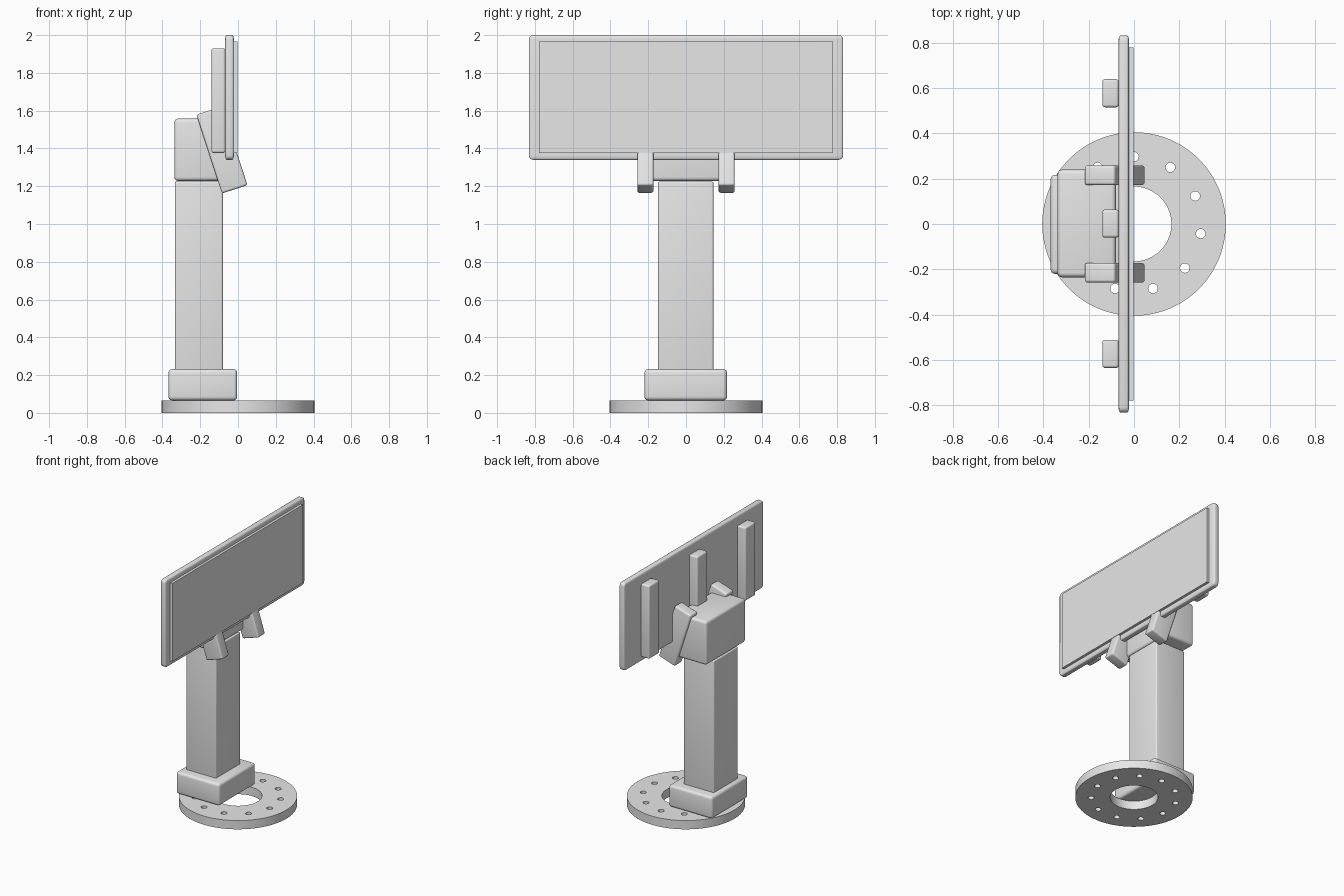
import bpy
import bmesh
from math import cos, sin, pi, radians
from mathutils import Vector

cube = bpy.data.objects.get("Cube")
if cube:
    bpy.data.objects.remove(cube, do_unlink=True)

# Single grey finish
grey = bpy.data.materials.new("light_grey")
grey.use_nodes = True
color = (0.8, 0.8, 0.8, 1)
grey.diffuse_color = color
grey.node_tree.nodes["Principled BSDF"].inputs["Base Color"].default_value = color


def finish(obj):
    """Give an object its material and smooth shading with sharp edges kept."""
    obj.data.materials.clear()
    obj.data.materials.append(grey)
    bpy.ops.object.select_all(action='DESELECT')
    obj.select_set(True)
    bpy.context.view_layer.objects.active = obj
    bpy.ops.object.shade_smooth_by_angle(angle=radians(35))


def box(name, x, y, z, bevel=0.0, tilt=0.0, squash=1.0):
    """Rounded box from (min, max) ranges; squash flattens its rounding along x."""
    low, high = Vector((x[0], y[0], z[0])), Vector((x[1], y[1], z[1]))
    size = high - low
    bm = bmesh.new()
    bmesh.ops.create_cube(bm, size=1)
    bmesh.ops.scale(bm, verts=bm.verts, vec=(size.x / squash, size.y, size.z))
    if bevel:
        bmesh.ops.bevel(bm, geom=bm.edges[:], offset=bevel, segments=4,
                        profile=0.5, affect='EDGES')
    bmesh.ops.scale(bm, verts=bm.verts, vec=(squash, 1, 1))
    mesh = bpy.data.meshes.new(name)
    bm.to_mesh(mesh)
    bm.free()
    obj = bpy.data.objects.new(name, mesh)
    bpy.context.collection.objects.link(obj)
    obj.location = (low + high) / 2
    obj.rotation_euler.y = radians(tilt)
    finish(obj)


def add_ring(curve, radius, sides, cx=0, cy=0):
    spline = curve.splines.new('POLY')
    spline.points.add(sides - 1)
    for i, point in enumerate(spline.points):
        a = 2 * pi * i / sides
        point.co = (cx + radius * cos(a), cy + radius * sin(a), 0, 1)
    spline.use_cyclic_u = True


# Base flange with a centre opening and a circle of bolt holes
thickness = 0.066
curve = bpy.data.curves.new("base_flange", 'CURVE')
curve.dimensions = '2D'
curve.fill_mode = 'BOTH'
curve.extrude = thickness / 2
add_ring(curve, 0.405, 96)
add_ring(curve, 0.165, 64)
holes = 11
for i in range(holes):
    a = pi / 2 + 2 * pi * i / holes
    add_ring(curve, 0.021, 20, 0.297 * cos(a), 0.297 * sin(a))
flange = bpy.data.objects.new("base_flange", curve)
bpy.context.collection.objects.link(flange)
flange.location.z = thickness / 2
bpy.context.view_layer.objects.active = flange
flange.select_set(True)
bpy.ops.object.convert(target='MESH')
finish(bpy.context.view_layer.objects.active)

# Column
box("column_foot", (-0.368, -0.004), (-0.22, 0.217), (0.066, 0.232), 0.02)
box("column_post", (-0.334, -0.08), (-0.148, 0.145), (0.2, 1.226), 0.01)
box("column_head", (-0.337, -0.08), (-0.235, 0.24), (1.228, 1.558), 0.02)

# Display panel and screen
box("display_panel", (-0.068, -0.022), (-0.832, 0.832), (1.34, 2.0), 0.024, squash=0.35)
box("display_screen", (-0.03, -0.003), (-0.778, 0.778), (1.376, 1.966))

# Tilted support arms
for side, y in (("right", -0.215), ("left", 0.215)):
    box(side + "_support_arm", (-0.156, -0.014), (y - 0.043, y + 0.043),
        (1.173, 1.611), 0.012, tilt=-18)

# Upright ribs on the panel back
for name, y in (("right", -0.573), ("middle", 0.002), ("left", 0.577)):
    box(name + "_back_rib", (-0.14, -0.067), (y - 0.062, y + 0.062),
        (1.376, 1.93), 0.012)
